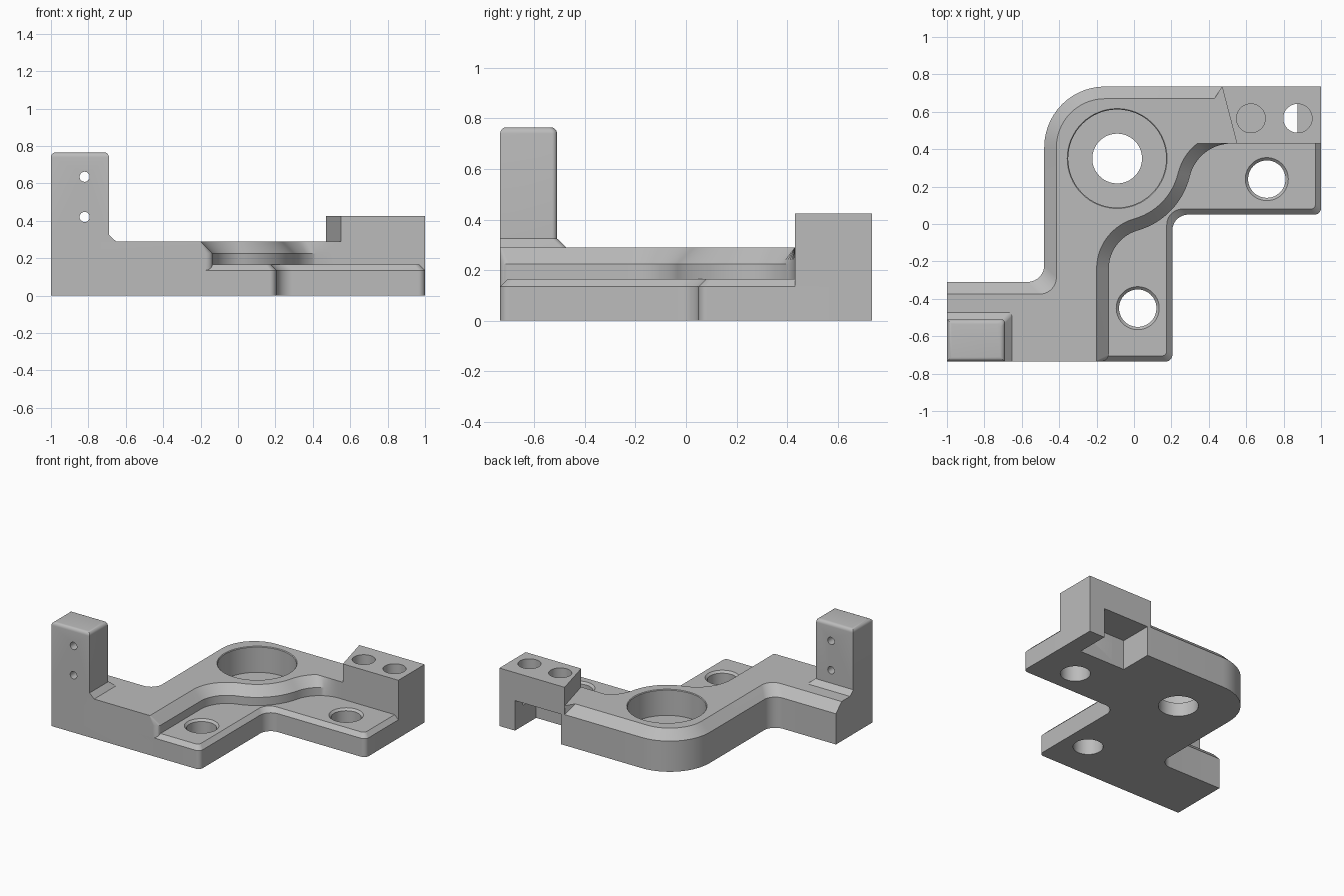
import bpy, bmesh, math
from mathutils import Vector

cube = bpy.data.objects.get("Cube")
if cube:
    bpy.data.objects.remove(cube, do_unlink=True)

grey = bpy.data.materials.new("machined grey")
grey.use_nodes = True
colour = (0.5, 0.5, 0.5, 1)
grey.diffuse_color = colour
grey.node_tree.nodes["Principled BSDF"].inputs["Base Color"].default_value = colour


def arc(cx, cy, r, start, end, steps=14):
    """Points along an arc, angles in degrees."""
    angles = [math.radians(start + (end - start) * i / steps) for i in range(steps + 1)]
    return [(cx + r * math.cos(a), cy + r * math.sin(a)) for a in angles]


def circle(x, y, r):
    return arc(x, y, r, 0, 360, 64)[:-1]


def rounded(corners):
    """Polygon from corners (x, y) or (x, y, fillet radius)."""
    pts = []
    for i, c in enumerate(corners):
        p = Vector(c[:2])
        if len(c) < 3:
            pts.append(tuple(p))
            continue
        u = (Vector(corners[i - 1][:2]) - p).normalized()
        v = (Vector(corners[(i + 1) % len(corners)][:2]) - p).normalized()
        half = u.angle(v) / 2
        mid = p + (u + v).normalized() * c[2] / math.sin(half)
        a, b = p + u * c[2] / math.tan(half) - mid, p + v * c[2] / math.tan(half) - mid
        start = math.degrees(math.atan2(a.y, a.x))
        turn = math.degrees(math.atan2(a.x * b.y - a.y * b.x, a.dot(b)))
        pts += arc(mid.x, mid.y, c[2], start, start + turn)
    return pts


def loft(name, layers, along_y=False):
    """Closed solid through stacked outlines (points, height)."""
    bm = bmesh.new()
    rings = []
    for pts, h in layers:
        rings.append([bm.verts.new((x, h, y) if along_y else (x, y, h)) for x, y in pts])
    for low, high in zip(rings, rings[1:]):
        for i in range(len(low)):
            bm.faces.new((low[i - 1], low[i], high[i], high[i - 1]))
    bm.faces.new(rings[0][::-1])
    bm.faces.new(rings[-1])
    bmesh.ops.recalc_face_normals(bm, faces=bm.faces)
    mesh = bpy.data.meshes.new(name)
    bm.to_mesh(mesh)
    bm.free()
    mesh.materials.append(grey)
    obj = bpy.data.objects.new(name, mesh)
    bpy.context.collection.objects.link(obj)
    return obj


def hole(name, x, y, profile):
    cutter = loft(name, [(circle(x, y, r), z) for r, z in profile])
    cutters.append(cutter)


# Raised ridge: S-shaped step on the inside, chamfered outer edge
def ridge_outline(d):
    step = arc(0.079, -0.24, 0.214 + d, 180, 106)
    step += arc(-0.09, 0.35, 0.4 - d, -74, -13.6)[1:]
    step += arc(0.52, 0.2025, 0.2275 + d, 166.4, 90)[1:]
    step = [(x, min(y, 0.43)) for x, y in step]
    run_out = [(0.47, 0.735), (0.43, 0.67)] if d else [(0.475, 0.735), (0.47, 0.735)]
    return rounded(
        [(-1, -0.735), (-0.135 - d, -0.735, 0.005 if d else 0.04)] + step
        + [(0.6, 0.43), (0.6, 0.735)] + run_out
        + [(-0.48 + d, 0.735 - d, 0.325 - d),
           (-0.48 + d, -0.31 - d, 0.09), (-1, -0.31 - d)])


ridge = loft("raised_ridge", [(ridge_outline(0), 0), (ridge_outline(0), 0.225),
                              (ridge_outline(0.065), 0.29)])


# Low mounting plate with chamfered rim
def plate_outline(d):
    return rounded([(-0.3, -0.735 + d), (0.205 - d, -0.735 + d, 0.035 - d / 3),
                    (0.205 - d, 0.05 + d, 0.085), (1 - d, 0.05 + d, 0.035 - d / 3),
                    (1 - d, 0.6), (0, 0.6), (-0.3, -0.2)])


plate = loft("mounting_plate", [(plate_outline(0), 0), (plate_outline(0), 0.135),
                                (plate_outline(0.03), 0.165)])

# End block with a slanted inner side
block_outline = [(0.55, 0.43), (1, 0.43), (1, 0.735), (0.47, 0.735)]
block = loft("end_block", [(block_outline, 0), (block_outline, 0.425)])


# Upright post with flared foot and rounded top
def post_outline(flare, inset):
    right, back = -0.69 + flare - inset, -0.51 + flare - inset
    left, front = -1 + inset, -0.735 + inset
    return rounded([(left, front), (right, front), (right, back, 0.02), (left, back)])


top_round = 0.025
post_layers = [(post_outline(0.037, 0), 0.29), (post_outline(0, 0), 0.325)]
for i in range(6):
    a = math.radians(18 * i)
    post_layers.append((post_outline(0, top_round * (1 - math.cos(a))),
                        0.765 - top_round * (1 - math.sin(a))))
post = loft("upright_post", post_layers)

# Cutters: counterbore, plate holes, block holes, post holes, underside notch
cutters = []
hole("counterbore_cutter", -0.09, 0.35, [(0.133, -0.1), (0.133, 0.1), (0.262, 0.1),
                                         (0.262, 0.285), (0.267, 0.29), (0.267, 0.5)])
for x, y in ((0.02, -0.45), (0.71, 0.24)):
    hole("plate_hole_cutter", x, y, [(0.1, -0.1), (0.1, 0.15), (0.115, 0.165), (0.115, 0.5)])
for x, floor in ((0.625, 0.3), (0.875, 0.15)):
    hole("block_hole_cutter", x, 0.565, [(0.077, floor), (0.077, 0.6)])
for z in (0.42, 0.635):
    ring = circle(-0.82, z, 0.027)
    cutters.append(loft("post_hole_cutter", [(ring, -0.9), (ring, -0.4)], along_y=True))
notch = [(0.5, 0.49), (0.873, 0.49), (0.873, 0.9), (0.5, 0.9)]
cutters.append(loft("notch_cutter", [(notch, -0.1), (notch, 0.22)]))

# Cut every part, bake the result and shade it
parts = (ridge, plate, block, post)
for part in parts:
    for cutter in cutters:
        mod = part.modifiers.new(cutter.name, "BOOLEAN")
        mod.operation = "DIFFERENCE"
        mod.solver = "EXACT"
        mod.object = cutter
bpy.context.view_layer.update()
graph = bpy.context.evaluated_depsgraph_get()
baked = [bpy.data.meshes.new_from_object(part.evaluated_get(graph)) for part in parts]
for part, mesh in zip(parts, baked):
    part.modifiers.clear()
    part.data = mesh
for cutter in cutters:
    bpy.data.objects.remove(cutter, do_unlink=True)
bpy.ops.object.select_all(action="DESELECT")
for part in parts:
    part.select_set(True)
    bpy.context.view_layer.objects.active = part
bpy.ops.object.shade_smooth_by_angle(angle=math.radians(30))
